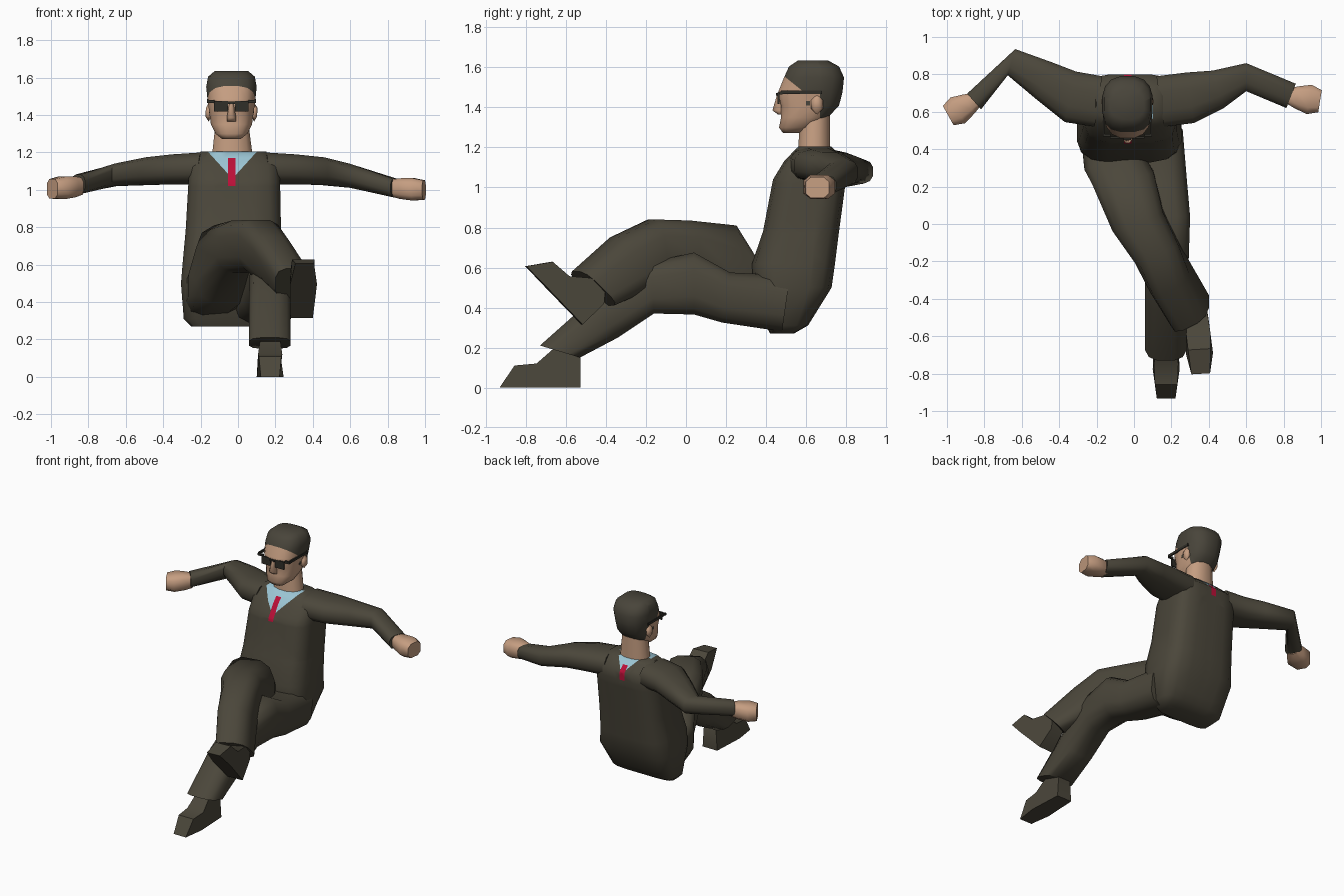
import bpy, bmesh, math
from mathutils import Vector, Matrix


def material(name, rgb):
    m = bpy.data.materials.new(name)
    m.diffuse_color = (*rgb, 1)
    return m


SUIT = material("dark olive suit", (0.070, 0.062, 0.043))
HAIR = material("dark hair", (0.066, 0.059, 0.043))
SKIN = material("skin", (0.56, 0.34, 0.22))
SHIRT = material("pale blue shirt", (0.33, 0.56, 0.66))
TIE = material("crimson tie", (0.50, 0.005, 0.04))
GLASS = material("black glass", (0.03, 0.028, 0.022))


def finish(name, bm, mats, angle=62):
    bmesh.ops.recalc_face_normals(bm, faces=bm.faces)
    me = bpy.data.meshes.new(name)
    bm.to_mesh(me)
    bm.free()
    for m in mats:
        me.materials.append(m)
    ob = bpy.data.objects.new(name, me)
    bpy.context.collection.objects.link(ob)
    bpy.ops.object.select_all(action='DESELECT')
    ob.select_set(True)
    bpy.context.view_layer.objects.active = ob
    bpy.ops.object.shade_smooth_by_angle(angle=math.radians(angle))
    return ob


def loft(rings, n=12, p=2.6):
    """Skin squared-off rings; each ring = centre, half-width vector, half-height vector."""
    bm = bmesh.new()
    top = math.cos(math.pi / n) ** (2 / p)
    f = lambda v: math.copysign(abs(v) ** (2 / p), v) / top
    loops = []
    for c, a, b in rings:
        c, a, b = Vector(c), Vector(a), Vector(b)
        angs = [2 * math.pi * (i + 0.5) / n for i in range(n)]
        loops.append([bm.verts.new(c + a * f(math.cos(t)) + b * f(math.sin(t))) for t in angs])
    for l0, l1 in zip(loops, loops[1:]):
        for i in range(n):
            j = (i + 1) % n
            bm.faces.new((l0[i], l0[j], l1[j], l1[i]))
    bm.faces.new(loops[0])
    bm.faces.new(loops[-1])
    return bm


def stack(rows):
    """Horizontal rings from (z, xmin, xmax, ymin, ymax)."""
    return [(((x0 + x1) / 2, (y0 + y1) / 2, z), ((x1 - x0) / 2, 0, 0), (0, (y1 - y0) / 2, 0))
            for z, x0, x1, y0, y1 in rows]


def limb(rows):
    """Rings from (x, y, z, side x, side y, up y, up z)."""
    return [((x, y, z), (sx, sy, 0), (0, uy, uz)) for x, y, z, sx, sy, uy, uz in rows]


def cut(bm, co, no):
    bmesh.ops.bisect_plane(bm, geom=bm.verts[:] + bm.edges[:] + bm.faces[:],
                           plane_co=co, plane_no=no)


def box(name, lo, hi, mat):
    bm = bmesh.new()
    lo, hi = Vector(lo), Vector(hi)
    bmesh.ops.create_cube(bm, size=1, matrix=Matrix.Translation((lo + hi) / 2)
                          @ Matrix.Diagonal((*(hi - lo), 1)))
    return finish(name, bm, [mat])


# Jacket torso, with shirt collar and tie cut in as faces (lower V in front than behind)
bm = loft(stack([
    (0.27, -0.25, 0.16, 0.42, 0.54), (0.31, -0.29, 0.21, 0.40, 0.61),
    (0.50, -0.305, 0.255, 0.335, 0.728), (0.62, -0.295, 0.24, 0.33, 0.745),
    (0.78, -0.28, 0.23, 0.385, 0.765), (1.04, -0.265, 0.225, 0.435, 0.80),
    (1.13, -0.26, 0.22, 0.49, 0.80), (1.205, -0.20, 0.15, 0.56, 0.725)]), 16, 4)
cut(bm, (0, 0.64, 0), (0, 1, 0))
for z in (1.06, 1.12):
    for s in (-1, 1):
        cut(bm, (-0.03, 0, z), (s * 1.1, 0, -1))
for x in (-0.053, -0.013):
    cut(bm, (x, 0, 0), (1, 0, 0))
for z in (1.02, 1.07, 1.17):
    cut(bm, (0, 0, z), (0, 0, 1))
for f in bm.faces:
    c = f.calc_center_median()
    front = c.y < 0.64
    if -0.053 < c.x < -0.013 and (1.02 if front else 1.07) < c.z < 1.17:
        f.material_index = 2
    elif c.z > (1.06 if front else 1.12) + 1.1 * abs(c.x + 0.03):
        f.material_index = 1
finish("jacket", bm, [SUIT, SHIRT, TIE], 50)

# Sleeves
finish("left_sleeve", loft(limb([
    (0.14, 0.655, 1.115, -0.02, 0.135, 0, 0.085), (0.30, 0.675, 1.11, -0.02, 0.135, 0, 0.08),
    (0.45, 0.72, 1.10, -0.03, 0.10, 0, 0.074), (0.60, 0.785, 1.075, 0.0, 0.075, 0, 0.064),
    (0.84, 0.685, 1.01, 0.025, 0.065, 0, 0.05)])), [SUIT])
finish("right_sleeve", loft(limb([
    (-0.19, 0.655, 1.115, 0.02, 0.135, 0, 0.085), (-0.34, 0.68, 1.11, 0.03, 0.135, 0, 0.08),
    (-0.48, 0.765, 1.10, 0.04, 0.10, 0, 0.074), (-0.655, 0.865, 1.08, 0.02, 0.07, 0, 0.06),
    (-0.855, 0.655, 1.03, -0.037, 0.042, 0, 0.052)])), [SUIT])

# Fists
for name, base, d in (("left_fist", (0.82, 0.685, 1.01), (0.98, -0.16, -0.06)),
                      ("right_fist", (-0.84, 0.665, 1.02), (-0.86, -0.48, -0.08))):
    d = Vector(d)
    side = Vector((-d.y, d.x, 0))
    finish(name, loft([(Vector(base) + d * t, side * w, Vector((0, 0, h)))
                       for t, w, h in ((0, 0.04, 0.045), (0.05, 0.06, 0.055),
                                       (0.12, 0.08, 0.06), (0.178, 0.06, 0.052))], 8, 3), [SKIN])

# Trouser legs
finish("crossed_leg", loft(limb([
    (-0.14, 0.48, 0.45, 0.14, 0.04, 0.02, 0.13), (-0.11, 0.34, 0.49, 0.155, 0.05, 0, 0.14),
    (-0.06, 0.25, 0.60, 0.165, 0.03, -0.01, 0.21),
    (0.02, 0.02, 0.695, 0.135, 0.05, -0.02, 0.14), (0.12, -0.15, 0.70, 0.115, 0.05, -0.02, 0.14),
    (0.19, -0.28, 0.62, 0.105, 0.05, -0.08, 0.13),
    (0.30, -0.465, 0.495, 0.10, 0.05, -0.085, 0.085)]), 12, 3), [SUIT])
finish("standing_leg", loft(limb([
    (0.11, 0.50, 0.42, 0.15, 0, 0.02, 0.14), (0.155, 0.20, 0.45, 0.13, 0, 0.02, 0.125),
    (0.18, 0.04, 0.52, 0.12, 0, 0, 0.155), (0.178, -0.17, 0.498, 0.115, 0, -0.01, 0.128),
    (0.17, -0.40, 0.35, 0.112, 0, -0.06, 0.10),
    (0.17, -0.63, 0.18, 0.112, 0, -0.10, 0.03)]), 12, 3), [SUIT])


# Shoes: side profile (forward, up, half-width) swept across
def shoe(name, heel, pitch, yaw):
    prof = [(0, 0, .06), (0, .15, .05), (.06, .22, .05), (.14, .19, .055), (.22, .12, .065),
            (.33, .11, .06), (.405, 0, .05), (.25, 0, .072)]
    bm = bmesh.new()
    sides = [[bm.verts.new((s * w, -f, u)) for f, u, w in prof] for s in (-1, 1)]
    for s in sides:
        bm.faces.new(s)
    for i in range(len(prof)):
        j = (i + 1) % len(prof)
        bm.faces.new((sides[0][i], sides[0][j], sides[1][j], sides[1][i]))
    bm.transform(Matrix.Translation(heel) @ Matrix.Rotation(yaw, 4, 'Z')
                 @ Matrix.Rotation(pitch, 4, 'X'))
    finish(name, bm, [SUIT], 50)


shoe("standing_shoe", (0.172, -0.527, 0.0), 0, 0)
shoe("crossed_shoe", (0.34, -0.52, 0.315), math.radians(-46), 0.06)

# Neck
finish("neck", loft(stack([(1.17, -0.14, 0.08, 0.56, 0.72),
                           (1.36, -0.12, 0.055, 0.57, 0.72)]), 12, 2.2), [SKIN])

# Head, with the hairline cut in
bm = loft(stack([
    (1.272, -0.085, 0.015, 0.485, 0.57), (1.30, -0.12, 0.05, 0.465, 0.645),
    (1.35, -0.145, 0.075, 0.475, 0.71), (1.41, -0.153, 0.083, 0.475, 0.765),
    (1.475, -0.162, 0.092, 0.46, 0.782), (1.55, -0.17, 0.10, 0.49, 0.79),
    (1.605, -0.16, 0.09, 0.515, 0.765), (1.635, -0.125, 0.055, 0.56, 0.71)]), 16, 2.6)
cut(bm, (0, 0.48, 1.565), (0, 0.8, 1))
cut(bm, (0, 0, 1.485), (0, 0, 1))
cut(bm, (0, 0.67, 0), (0, 1, 0))
for f in bm.faces:
    c = f.calc_center_median()
    if (c.y > 0.67 and c.z > 1.30) or (c.z > 1.485 and c.z > 1.565 - 0.8 * (c.y - 0.48)):
        f.material_index = 1
finish("head", bm, [SKIN, HAIR])

# Nose
finish("nose", loft(stack([(1.365, -0.058, -0.012, 0.46, 0.50), (1.385, -0.06, -0.01, 0.432, 0.50),
                           (1.47, -0.045, -0.025, 0.457, 0.50)]), 8, 2), [SKIN])

# Ears, sideburns and sunglasses, mirrored about the head centre
for s, side in ((1, "left"), (-1, "right")):
    bm = bmesh.new()
    bmesh.ops.create_icosphere(bm, subdivisions=1, radius=1, matrix=Matrix.Translation(
        (-0.035 + s * 0.122, 0.655, 1.415)) @ Matrix.Diagonal((0.02, 0.035, 0.05, 1)))
    finish(side + "_ear", bm, [SKIN])

    def pair(name, x0, x1, y0, y1, z0, z1, mat):
        a, b = sorted((-0.035 + s * x0, -0.035 + s * x1))
        box(side + name, (a, y0, z0), (b, y1, z1), mat)
    pair("_sideburn", 0.105, 0.121, 0.60, 0.62, 1.41, 1.435, HAIR)
    pair("_lens", 0.018, 0.092, 0.458, 0.468, 1.418, 1.475, GLASS)
    pair("_glasses_corner", 0.09, 0.13, 0.468, 0.482, 1.465, 1.48, GLASS)
    pair("_temple_bar", 0.122, 0.132, 0.475, 0.68, 1.468, 1.486, GLASS)
box("glasses_bridge", (-0.055, 0.45, 1.46), (-0.015, 0.465, 1.472), GLASS)
